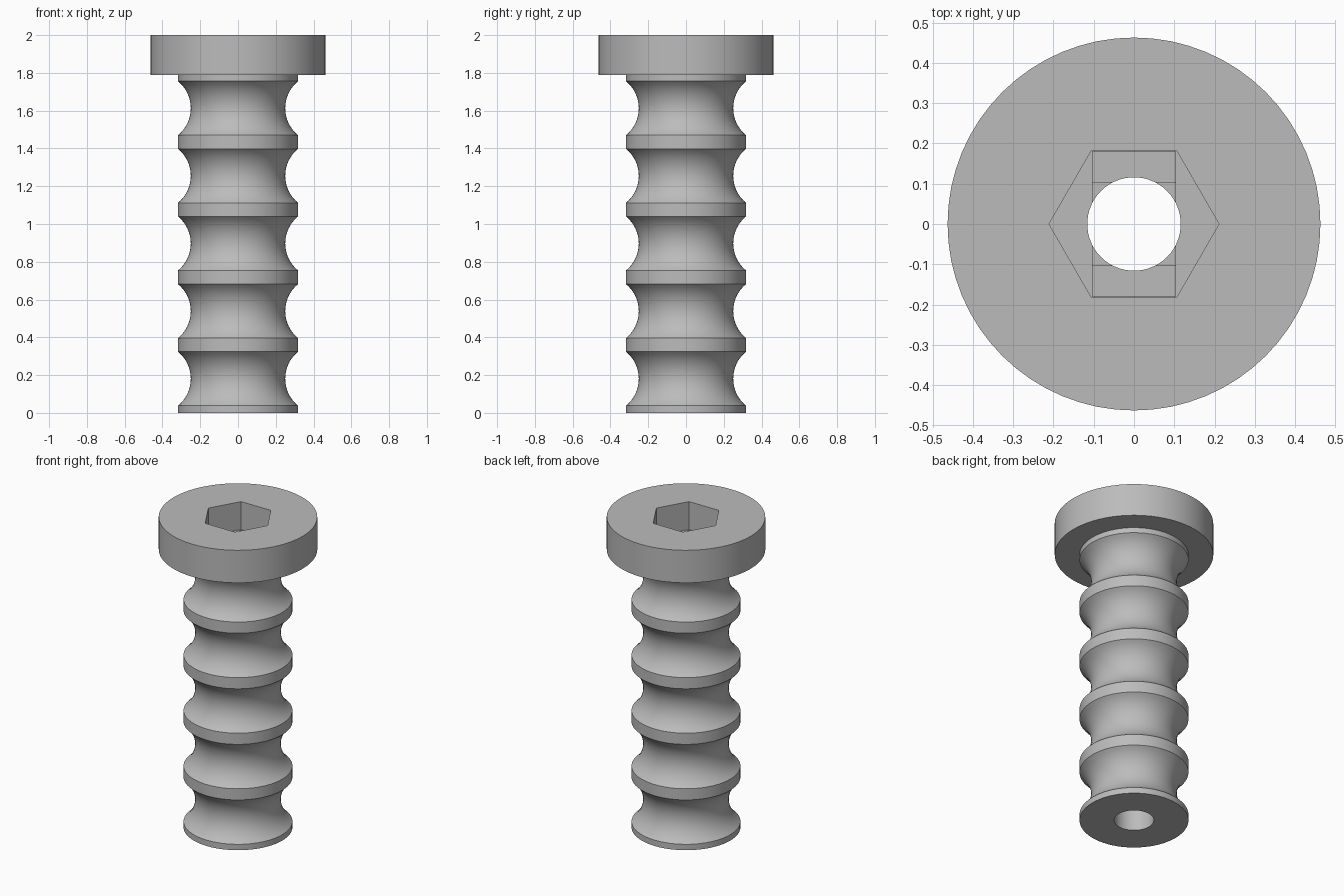
import bpy
import bmesh
from math import sin, cos, pi, radians, asin

SEGMENTS = 64
SHANK_R, NECK_R, HEAD_R, BORE_R = 0.318, 0.25, 0.463, 0.116
HEAD_Z, TOP = 1.79, 2.0
PITCH, HALF_GROOVE, FIRST_GROOVE = 0.358, 0.143, 0.181

cube = bpy.data.objects.get("Cube")
if cube:
    bpy.data.objects.remove(cube, do_unlink=True)

grey = bpy.data.materials.new("plain grey")
grey.use_nodes = True
COLOUR = (0.5, 0.5, 0.5, 1)
grey.diffuse_color = COLOUR
grey.node_tree.nodes["Principled BSDF"].inputs["Base Color"].default_value = COLOUR


def make_object(name, bm):
    bmesh.ops.recalc_face_normals(bm, faces=bm.faces)
    mesh = bpy.data.meshes.new(name)
    bm.to_mesh(mesh)
    bm.free()
    obj = bpy.data.objects.new(name, mesh)
    bpy.context.collection.objects.link(obj)
    mesh.materials.append(grey)
    return obj


def lathe(name, profile):
    """Spin a closed (radius, z) profile into a ring-shaped solid."""
    bm = bmesh.new()
    rings = []
    for i in range(SEGMENTS):
        a = 2 * pi * i / SEGMENTS
        rings.append([bm.verts.new((r * cos(a), r * sin(a), z)) for r, z in profile])
    n = len(profile)
    for i in range(SEGMENTS):
        p, q = rings[i], rings[(i + 1) % SEGMENTS]
        for j in range(n):
            k = (j + 1) % n
            bm.faces.new((p[j], q[j], q[k], p[k]))
    return make_object(name, bm)


def prism(name, outline, bottom):
    """Cutter reaching from the given height to above the head."""
    bm = bmesh.new()
    base = bm.faces.new([bm.verts.new((x, y, bottom)) for x, y in outline])
    top = bmesh.ops.extrude_face_region(bm, geom=[base])["geom"]
    for v in top:
        if isinstance(v, bmesh.types.BMVert):
            v.co.z = TOP + 0.1
    return make_object(name, bm)


def box_outline(x, y):
    return [(-x, -y), (x, -y), (x, y), (-x, y)]


# Outer profile: bottom face, five round grooves, head, then the through bore
depth = SHANK_R - NECK_R
arc_r = (HALF_GROOVE ** 2 + depth ** 2) / (2 * depth)
sweep = asin(HALF_GROOVE / arc_r)
profile = [(BORE_R, 0), (SHANK_R, 0)]
STEPS = 16
for g in range(5):
    mid = FIRST_GROOVE + g * PITCH
    for s in range(STEPS + 1):
        t = sweep * (2 * s / STEPS - 1)
        profile.append((NECK_R + arc_r * (1 - cos(t)), mid + arc_r * sin(t)))
profile += [(SHANK_R, HEAD_Z), (HEAD_R, HEAD_Z), (HEAD_R, TOP), (BORE_R, TOP)]
screw = lathe("grooved_screw", profile)

# Hex socket with a stepped slot and square beneath it
hexagon = [(0.211 * cos(i * pi / 3), 0.211 * sin(i * pi / 3)) for i in range(6)]
cutters = [
    prism("hex_cutter", hexagon, 1.82),
    prism("slot_cutter", box_outline(0.103, 0.18), 1.80),
    prism("square_cutter", box_outline(0.103, 0.103), 1.78),
]
bpy.context.view_layer.objects.active = screw
screw.select_set(True)
for cutter in cutters:
    cutter.hide_render = True
    mod = screw.modifiers.new("socket", "BOOLEAN")
    mod.operation = "DIFFERENCE"
    mod.solver = "EXACT"
    mod.object = cutter
    bpy.ops.object.modifier_apply(modifier=mod.name)
    bpy.data.objects.remove(cutter, do_unlink=True)

bpy.ops.object.shade_smooth_by_angle(angle=radians(30))
